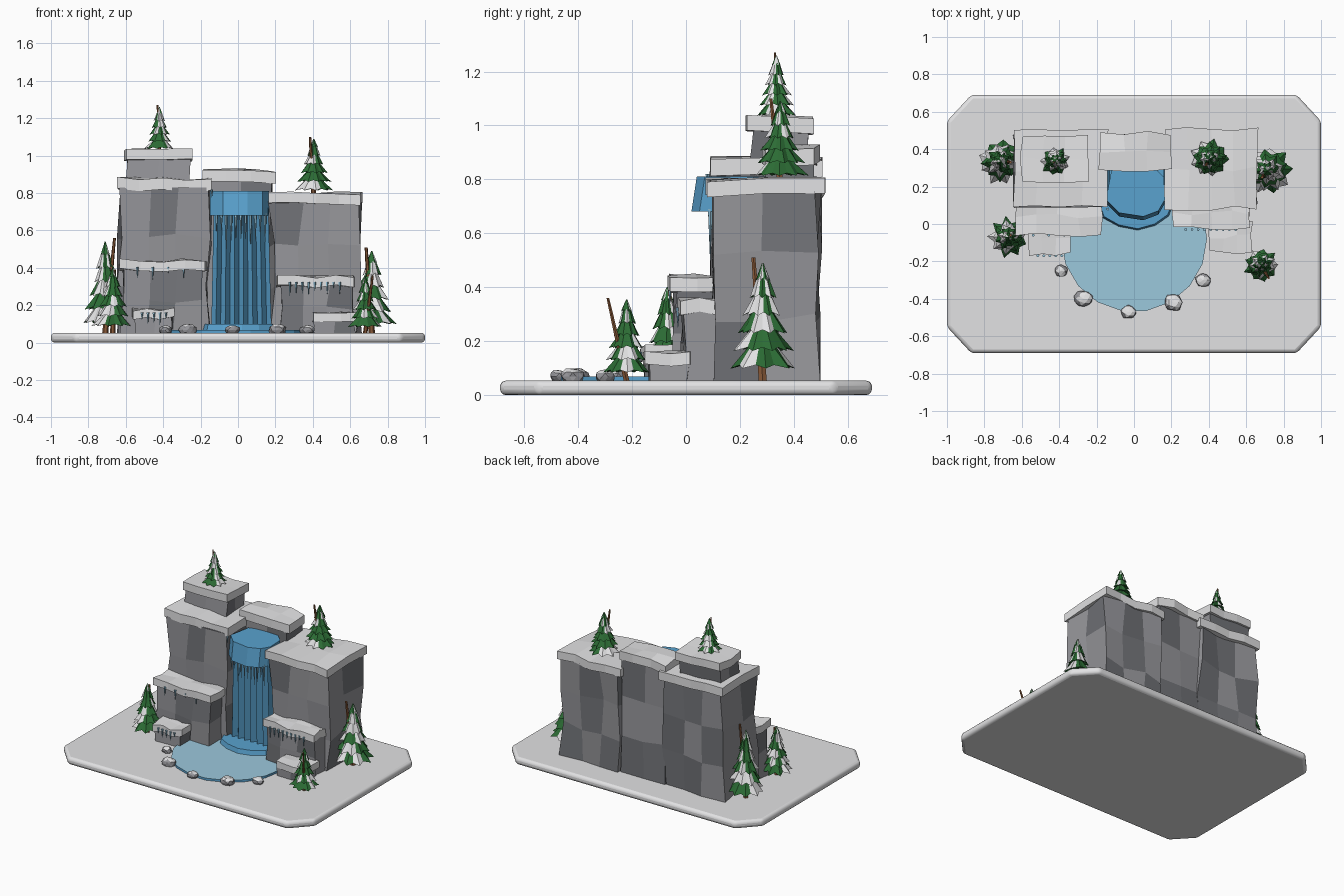
import bpy, bmesh, math, random
from mathutils import Vector

if "Cube" in bpy.data.objects:
    bpy.data.objects.remove(bpy.data.objects["Cube"])
rng = random.Random(4)


def material(name, r, g, b):
    m = bpy.data.materials.new(name)
    m.diffuse_color = (r, g, b, 1)
    m.use_nodes = True
    m.node_tree.nodes["Principled BSDF"].inputs["Base Color"].default_value = (r, g, b, 1)
    return m


SNOW = material("snow", .76, .76, .77)
ROCK = material("grey rock", .30, .30, .32)
DARK = material("dark rock", .17, .175, .19)
WATER = material("falling water", .10, .36, .62)
POOL = material("pool ice", .33, .58, .72)
ICE = material("icicle", .30, .56, .72)
GREEN = material("pine green", .025, .15, .035)
BARK = material("bark", .25, .10, .04)


def finish(name, bm, *mats):
    bmesh.ops.recalc_face_normals(bm, faces=bm.faces)
    mesh = bpy.data.meshes.new(name)
    bm.to_mesh(mesh)
    bm.free()
    for m in mats:
        mesh.materials.append(m)
    obj = bpy.data.objects.new(name, mesh)
    bpy.context.collection.objects.link(obj)
    return obj


def loft(bm, rings, cap=True):
    """Skin a list of equally long closed rings."""
    vs = [[bm.verts.new(p) for p in ring] for ring in rings]
    n = len(vs[0])
    sides = []
    for a, b in zip(vs, vs[1:]):
        for i in range(n):
            j = (i + 1) % n
            sides.append(bm.faces.new((a[i], a[j], b[j], b[i])))
    if cap:
        bm.faces.new(vs[0])
        bm.faces.new(vs[-1])
    return sides


def prism(name, outline, z0, z1, mats, spread=1, shift=0):
    """Extrude an outline, optionally enlarging and moving its foot; sides use the last material."""
    bm = bmesh.new()
    foot = [(x * spread, y + shift, z0) for x, y in outline]
    for f in loft(bm, [foot, [(x, y, z1) for x, y in outline]]):
        f.material_index = len(mats) - 1
    return finish(name, bm, *mats)


def grid_box(lo, hi, cuts):
    """A box sliced evenly along each axis."""
    bm = bmesh.new()
    bmesh.ops.create_cube(bm, size=1)
    for v in bm.verts:
        v.co = Vector([lo[k] + (v.co[k] + .5) * (hi[k] - lo[k]) for k in range(3)])
    for k in range(3):
        axis = Vector([float(k == a) for a in range(3)])
        for c in range(1, cuts[k]):
            point = axis * (lo[k] + (hi[k] - lo[k]) * c / cuts[k])
            bmesh.ops.bisect_plane(bm, geom=bm.verts[:] + bm.edges[:] + bm.faces[:],
                                   plane_co=point, plane_no=axis)
    return bm


def cliff(name, x0, x1, y0, y1, z0, z1, cap, cuts, wobble=.02):
    """Faceted rock block under a wavy snow cap."""
    bm = grid_box((x0, y0, z0), (x1, y1, z1), cuts)
    for v in bm.verts:
        v.co.x += rng.uniform(-wobble, wobble)
        v.co.y += rng.uniform(-wobble, wobble) * .8
        if z0 + .01 < v.co.z < z1 - .01:
            v.co.z += rng.uniform(-wobble, wobble)
    for f in bm.faces:
        f.material_index = int(rng.random() < .42)
    finish(name + "_rock", bm, ROCK, DARK)
    o = .014
    bm = grid_box((x0 - o, y0 - o, z1 - .012), (x1 + o, y1 + o, z1 + cap), (cuts[0] + 1, 2, 1))
    wave = {}
    for v in bm.verts:
        key = (round(v.co.x, 3), round(v.co.y, 3))
        if key not in wave:
            wave[key] = Vector([rng.uniform(-1, 1) * s for s in (.01, .014, .011)])
        v.co += wave[key]
    finish(name + "_snow", bm, SNOW)


# Snowy base slab with clipped corners and a rounded rim
slab = [(-1, -.55), (-.87, -.69), (.87, -.69), (1, -.55),
        (1, .55), (.87, .69), (-.87, .69), (-1, .55)]
base = prism("base", slab, 0, .053, [SNOW])
bevel = base.modifiers.new("rim", 'BEVEL')
bevel.width = .02
bevel.segments = 3
bpy.context.view_layer.objects.active = base
base.select_set(True)
bpy.ops.object.shade_smooth_by_angle(angle=math.radians(40))
base.select_set(False)

# Rock terraces
cliff("left_cliff", -.63, -.16, .10, .48, .05, .83, .05, (3, 2, 3))
cliff("left_summit", -.59, -.26, .245, .45, .87, .985, .045, (2, 2, 1), .01)
cliff("right_cliff", .18, .645, .10, .49, .05, .755, .045, (3, 2, 3))
cliff("back_cliff", -.17, .19, .30, .47, .05, .87, .05, (2, 2, 3), .014)
cliff("left_ledge", -.62, -.19, -.04, .13, .05, .40, .04, (3, 1, 2), .014)
cliff("right_ledge", .225, .61, -.01, .13, .05, .315, .04, (3, 1, 2), .014)
cliff("left_step", -.55, -.35, -.15, -.02, .05, .145, .035, (2, 1, 1), .01)
cliff("right_step", .41, .62, -.14, .01, .05, .125, .035, (2, 1, 1), .01)

# Frozen pool with a blue rim
shore = [(.39 * math.cos(a), -.08 + .39 * math.sin(a))
         for a in [math.pi * (1 + k / 9) for k in range(10)]]
prism("pool", shore + [(.37, .08), (-.34, .08)], .05, .068, [POOL, WATER])

# River mouth, pleated waterfall and splash ring
mouth = [(-.15, .13), (-.08, .06), (.05, .04), (.13, .07), (.165, .13),
         (.16, .25), (.10, .31), (0, .325), (-.12, .29)]
prism("river", mouth, .68, .81, [WATER], 1, -.02)
pleats = [(-.13 + .0225 * i, .10 if i % 2 else .135) for i in range(14)]
prism("waterfall", pleats + [(.16, .3), (-.13, .3)], .06, .72, [WATER], 1.1)
splash = [(-.19, .13), (-.16, .04), (-.08, -.005), (.02, -.025), (.11, .0),
          (.18, .05), (.21, .13)]
prism("splash", splash, .06, .10, [WATER], 1.04, -.01)

# Icicles on the falls and ledges
bm = bmesh.new()


def icicle(x, y, z, length, r):
    hang = [[(x + s * math.cos(a * math.tau / 5), y + s * math.sin(a * math.tau / 5), h)
             for a in range(5)] for s, h in ((r, z), (.001, z - length))]
    loft(bm, hang)


for i in range(11):
    icicle(-.115 + .026 * i, .09, .69, rng.uniform(.08, .23), .009)
for x0, x1, y, z, count in ((.26, .56, -.03, .325, 9), (-.53, -.37, -.17, .16, 5),
                            (-.58, -.25, -.06, .405, 4), (-.15, -.13, .08, .82, 1)):
    for i in range(count):
        x = x0 + (x1 - x0) * (i + .5) / count
        icicle(x, y, z, rng.uniform(.03, .075), .008)
finish("icicles", bm, ICE)

# Shore stones, snow on top
for x, y, r in ((-.39, -.25, .038), (-.27, -.40, .05), (-.03, -.47, .042),
                (.21, -.42, .052), (.37, -.30, .042)):
    bm = bmesh.new()
    bmesh.ops.create_icosphere(bm, subdivisions=2, radius=r)
    for v in bm.verts:
        v.co *= rng.uniform(.85, 1.08)
        v.co = Vector((v.co.x + x, v.co.y * .9 + y, v.co.z * .65 + .068))
    bm.normal_update()
    for f in bm.faces:
        f.material_index = 1 if f.normal.z > .75 else 0
    finish("shore_stone", bm, ROCK, SNOW)


def pine(name, x, y, z0, top, r, tip):
    """Jagged snowy skirts stacked round a leaning trunk."""
    bm = bmesh.new()
    foot, tip = Vector((x, y, z0)), Vector(tip)
    loft(bm, [[c + Vector((s * math.cos(a * math.tau / 6), s * math.sin(a * math.tau / 6), 0))
               for a in range(6)] for c, s in ((foot, r * .13), (tip, r * .06))])
    finish(name + "_trunk", bm, BARK)
    bm = bmesh.new()
    tiers, points = 6, 9
    start = z0 + (top - z0) * .11
    step = (top - start) / tiers
    for t in range(tiers):
        size = r * (1 - t / (tiers + .4))
        low = start + step * t
        turn = rng.uniform(0, math.tau)
        spikes = [rng.uniform(.88, 1.08) if k % 2 else rng.uniform(.68, .8)
                  for k in range(points * 2)]
        rings = []
        for reach, height in ((0, step * .45), (1, 0), (.04 if t == tiers - 1 else .4, step * 1.25)):
            ring = []
            for k in range(points * 2):
                a = turn + k * math.pi / points
                s = size * (spikes[k] if reach == 1 else max(reach, .1))
                drop = step * (.2 if k % 2 == 0 and reach == 1 else 0)
                ring.append((x + s * math.cos(a), y + s * math.sin(a),
                             min(low + height + drop, top)))
            rings.append(ring)
        sides = loft(bm, rings)
        outer = sides[points * 2:]
        for k in range(points):
            if rng.random() < .4:
                for f in outer[2 * k:2 * k + 2]:
                    f.material_index = 1
    finish(name + "_foliage", bm, GREEN, SNOW)


# Pines on the cliffs and around the foot
pine("summit_pine", -.42, .335, 1.01, 1.26, .08, (-.43, .33, 1.27))
pine("cliff_pine", .405, .35, .78, 1.09, .105, (.385, .315, 1.10))
pine("left_back_pine", -.71, .335, .05, .54, .125, (-.66, .33, .56))
pine("left_front_pine", -.67, -.07, .05, .40, .11, (-.66, -.06, .39))
pine("right_back_pine", .715, .285, .05, .49, .135, (.685, .25, .51))
pine("right_front_pine", .68, -.22, .05, .355, .095, (.72, -.29, .36))
